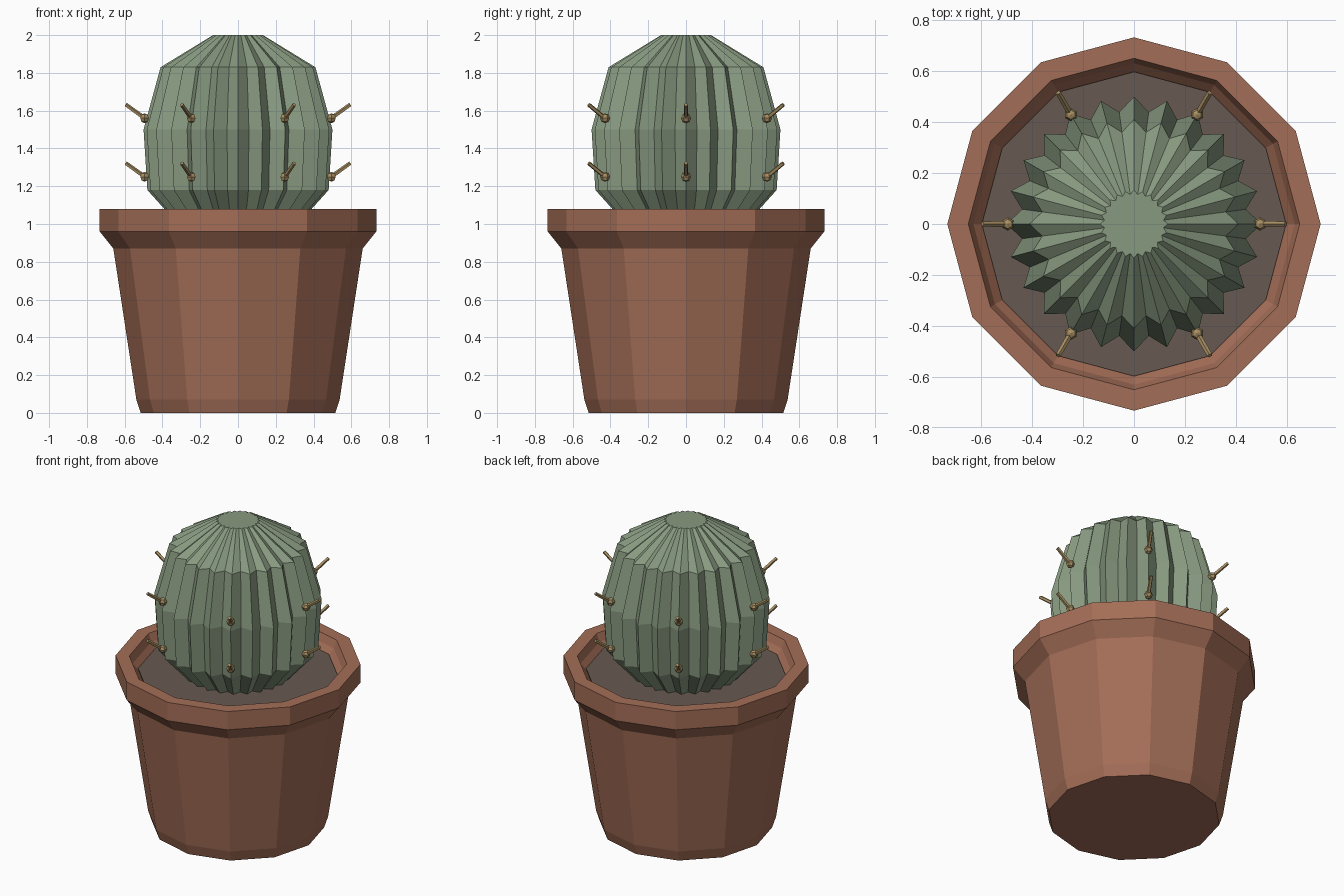
import bpy, bmesh, math
from mathutils import Vector, Matrix

if "Cube" in bpy.data.objects:
    bpy.data.objects.remove(bpy.data.objects["Cube"])


def material(name, rgb):
    m = bpy.data.materials.new(name)
    m.diffuse_color = (*rgb, 1)
    m.use_nodes = True
    m.node_tree.nodes["Principled BSDF"].inputs["Base Color"].default_value = m.diffuse_color
    return m


TERRACOTTA = material("terracotta", (0.37, 0.155, 0.095))
SOIL = material("dark soil", (0.135, 0.098, 0.082))
GREEN = material("cactus green", (0.245, 0.32, 0.215))
STRAW = material("straw spine", (0.40, 0.28, 0.125))


def finish(bm, name, mat):
    bmesh.ops.recalc_face_normals(bm, faces=bm.faces)
    me = bpy.data.meshes.new(name)
    bm.to_mesh(me)
    bm.free()
    me.materials.append(mat)
    ob = bpy.data.objects.new(name, me)
    bpy.context.collection.objects.link(ob)
    return ob


def lathe(name, profile, sides, mat, valley=1.0):
    """Rings from (radius, z) pairs; odd vertices are pulled in by valley."""
    bm = bmesh.new()
    rings = []
    for r, z in profile:
        ring = []
        for i in range(sides):
            a = 2 * math.pi * i / sides
            k = r * (valley if i % 2 else 1)
            ring.append(bm.verts.new((k * math.cos(a), k * math.sin(a), z)))
        rings.append(ring)
    for lo, hi in zip(rings, rings[1:]):
        for i in range(sides):
            j = (i + 1) % sides
            bm.faces.new((lo[i], lo[j], hi[j], hi[i]))
    bm.faces.new(rings[0])
    bm.faces.new(rings[-1])
    return finish(bm, name, mat)


# twelve-sided pot with flared rim and inner lip
lathe("pot", [(0.515, 0), (0.538, 0.07), (0.66, 0.87), (0.732, 0.96), (0.732, 1.08),
              (0.65, 1.08), (0.63, 1.03), (0.595, 0.99)], 12, TERRACOTTA)

# soil disc
lathe("soil", [(0.59, 0.96), (0.597, 1.0)], 12, SOIL)

# ribbed cactus with 24 ridges
lathe("cactus_body", [(0.30, 0.98), (0.48, 1.18), (0.50, 1.5), (0.41, 1.83), (0.132, 2.0)],
      48, GREEN, valley=0.885)

# spines: two rows of six, each a small bump with a needle tilted up and out
for row, z in (("lower", 1.25), ("upper", 1.56)):
    for n in range(6):
        a = n * math.pi / 3
        out = Vector((math.cos(a), math.sin(a), 0))
        base = out * 0.495 + Vector((0, 0, z))
        tip = out * 0.595 + Vector((0, 0, z + 0.072))
        axis = tip - base
        bm = bmesh.new()
        bmesh.ops.create_uvsphere(bm, u_segments=6, v_segments=4, radius=0.026,
                                  matrix=Matrix.Translation(base))
        turn = axis.to_track_quat('Z', 'Y').to_matrix().to_4x4()
        bmesh.ops.create_cone(bm, cap_ends=True, segments=5, radius1=0.012, radius2=0.011,
                              depth=axis.length,
                              matrix=Matrix.Translation((base + tip) / 2) @ turn)
        finish(bm, f"{row}_spine_{n + 1}", STRAW)
